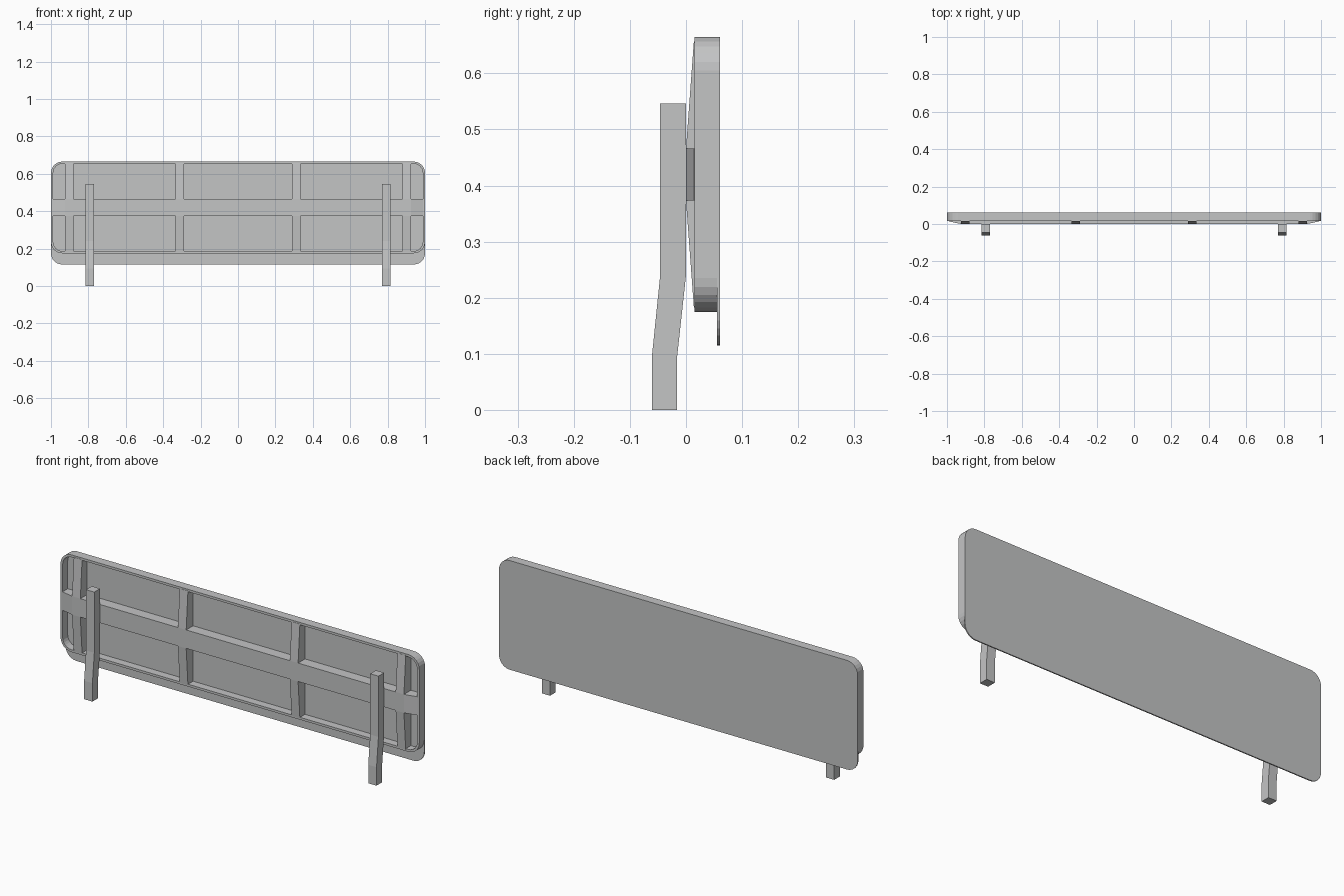
import bpy, bmesh, math

if "Cube" in bpy.data.objects:
    bpy.data.objects.remove(bpy.data.objects["Cube"])

grey = bpy.data.materials.new("mid_grey")
grey.diffuse_color = (0.55, 0.555, 0.56, 1)
grey.use_nodes = True
grey.node_tree.nodes["Principled BSDF"].inputs["Base Color"].default_value = grey.diffuse_color


def finish(bm, name):
    bmesh.ops.recalc_face_normals(bm, faces=bm.faces)
    me = bpy.data.meshes.new(name)
    bm.to_mesh(me)
    bm.free()
    me.materials.append(grey)
    ob = bpy.data.objects.new(name, me)
    bpy.context.collection.objects.link(ob)
    return ob


def rounded(hx, z0, z1, r, seg=6):
    """Rounded rectangle outline in x, z."""
    pts = []
    corners = [(hx - r, z1 - r), (-hx + r, z1 - r), (-hx + r, z0 + r), (hx - r, z0 + r)]
    for i, (cx, cz) in enumerate(corners):
        for k in range(seg + 1):
            a = math.pi / 2 * (i + k / seg)
            pts.append((cx + r * math.cos(a), cz + r * math.sin(a)))
    return pts


def prism(name, profile, place, a, b):
    """Extrude a 2D profile from a to b; place(u, v, w) gives the 3D point."""
    bm = bmesh.new()
    lo = [bm.verts.new(place(u, v, a)) for u, v in profile]
    hi = [bm.verts.new(place(u, v, b)) for u, v in profile]
    bm.faces.new(lo)
    bm.faces.new(hi)
    n = len(lo)
    for i in range(n):
        j = (i + 1) % n
        bm.faces.new((lo[i], lo[j], hi[j], hi[i]))
    return finish(bm, name)


def along_x(u, v, w):
    return (w, u, v)


# Thin back panel
prism("back_panel", rounded(1.0, 0.115, 0.665, 0.06),
      lambda u, v, w: (u, w, v), 0.055, 0.061)

# Hollow rim standing out from the panel
bm = bmesh.new()
outer = rounded(1.0, 0.175, 0.665, 0.06)
inner = rounded(0.988, 0.187, 0.653, 0.048)
loops = [[bm.verts.new((x, y, z)) for x, z in o]
         for o, y in ((outer, 0.055), (outer, 0.015), (inner, 0.015), (inner, 0.055))]
n = len(outer)
for k in range(4):
    p, q = loops[k], loops[(k + 1) % 4]
    for i in range(n):
        j = (i + 1) % n
        bm.faces.new((p[i], p[j], q[j], q[i]))
finish(bm, "rim")

# Long horizontal rib with tapered ends
prism("horizontal_rib",
      [(-0.99, 0.056), (-0.99, 0.014), (-0.925, 0.0),
       (0.925, 0.0), (0.99, 0.014), (0.99, 0.056)],
      lambda u, v, w: (u, v, w), 0.373, 0.466)

# Vertical ribs, tapering toward top and bottom
for i, x in enumerate((-0.902, -0.312, 0.312, 0.902)):
    prism(f"vertical_rib_{i + 1}",
          [(0.056, 0.183), (0.014, 0.183), (0.0, 0.373),
           (0.0, 0.466), (0.014, 0.657), (0.056, 0.657)],
          along_x, x - 0.023, x + 0.023)

# Bent legs
for side, x in (("left", -0.792), ("right", 0.792)):
    prism(f"{side}_leg",
          [(-0.061, 0.0), (-0.016, 0.0), (-0.016, 0.093), (0.0, 0.24),
           (0.0, 0.546), (-0.046, 0.546), (-0.046, 0.24), (-0.061, 0.093)],
          along_x, x - 0.023, x + 0.023)
